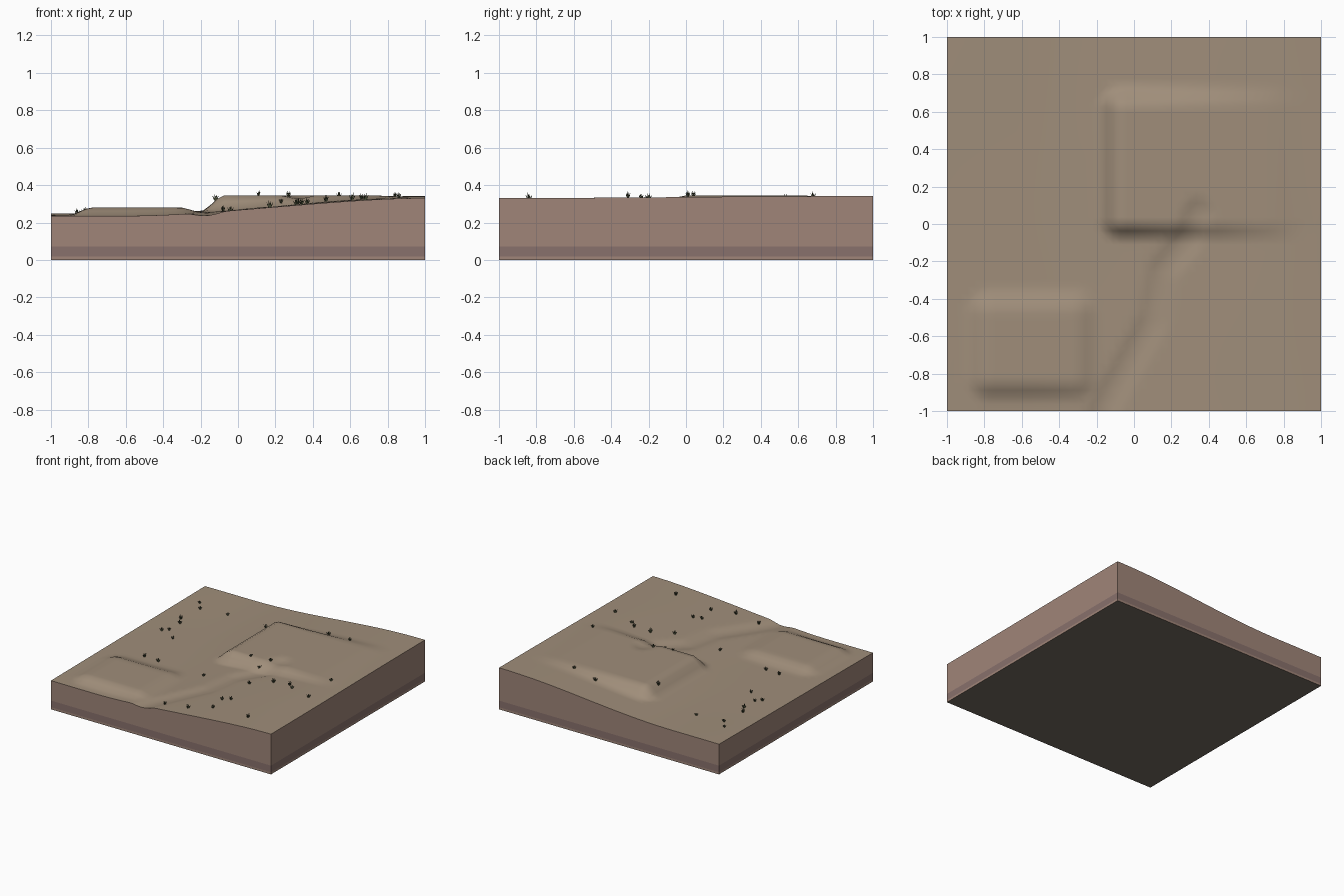
import bpy, bmesh, math, random
from mathutils import Vector

if "Cube" in bpy.data.objects:
    bpy.data.objects.remove(bpy.data.objects["Cube"])

random.seed(4)
N = 54  # terrain cells per side


def material(name, rgb):
    m = bpy.data.materials.new(name)
    m.diffuse_color = (*rgb, 1)
    m.use_nodes = True
    m.node_tree.nodes["Principled BSDF"].inputs["Base Color"].default_value = m.diffuse_color
    return m


def add_object(name, bm, mat):
    bmesh.ops.recalc_face_normals(bm, faces=bm.faces)
    me = bpy.data.meshes.new(name)
    bm.to_mesh(me)
    bm.free()
    ob = bpy.data.objects.new(name, me)
    me.materials.append(mat)
    bpy.context.collection.objects.link(ob)
    return ob


def smooth(a, b, v):
    t = min(1, max(0, (v - a) / (b - a)))
    return t * t * (3 - 2 * t)


def pad_weight(x, y, x0, x1, y0, y1, left, right, front, back):
    # 1 inside the pad, easing to 0 across each bank
    dx = max((x0 - x) / left, (x - x1) / right, 0)
    dy = max((y0 - y) / front, (y - y1) / back, 0)
    return 1 - smooth(0, 1, math.hypot(dx, dy))


PATH = [Vector(p) for p in ((-.22, -1.1), (-.06, -.8), (.1, -.52),
                            (.15, -.25), (.3, -.07), (.34, .06))]


def path_distance(x, y):
    p, best = Vector((x, y)), 9
    for a, b in zip(PATH, PATH[1:]):
        d = b - a
        t = min(1, max(0, (p - a).dot(d) / d.dot(d)))
        best = min(best, (p - a - d * t).length)
    return best


def height(x, y):
    z = .236 + .094 * smooth(-.6, 1, x) + .006 * (y + 1)
    z += .0012 * math.sin(5 * x + 2) * math.sin(4 * y)
    w = pad_weight(x, y, -.07, .7, 0, .63, .13, .25, .08, .11)
    z += (.345 - z) * w
    w = pad_weight(x, y, -.78, -.31, -.84, -.47, .13, .13, .11, .13)
    z += (.28 - z) * w
    return z - .016 * (1 - smooth(.015, .1, path_distance(x, y)))


ground = material("ground", (.35, .27, .195))
soil = material("soil", (.35, .235, .19))
clay = material("clay", (.25, .165, .15))
under = material("underside", (.17, .145, .115))
leaf = material("leaf", (.06, .07, .035))

# terrain surface
bm = bmesh.new()
bmesh.ops.create_grid(bm, x_segments=N, y_segments=N, size=1)
for v in bm.verts:
    v.co.z = height(v.co.x, v.co.y)
bmesh.ops.triangulate(bm, faces=bm.faces)
terrain = add_object("terrain_surface", bm, ground)
terrain.data.polygons.foreach_set("use_smooth", [True] * len(terrain.data.polygons))

# soil layers around the block
corners = [(-1, -1), (1, -1), (1, 1), (-1, 1)]
rim = [Vector(a).lerp(Vector(b), i / N)
       for a, b in zip(corners, corners[1:] + corners[:1]) for i in range(N)]


def wall(name, points, low, high, mat):
    bm = bmesh.new()
    top = [bm.verts.new((p[0], p[1], high or height(*p))) for p in points]
    bot = [bm.verts.new((p[0], p[1], low)) for p in points]
    for i in range(len(points)):
        j = (i + 1) % len(points)
        bm.faces.new((bot[i], bot[j], top[j], top[i]))
    add_object(name, bm, mat)


wall("soil_wall", rim, .072, None, soil)
wall("clay_layer", corners, .018, .072, clay)
wall("base_layer", corners, 0, .018, soil)

# underside
bm = bmesh.new()
bm.faces.new([bm.verts.new((x, y, 0)) for x, y in reversed(corners)])
bm.normal_update()
me = bpy.data.meshes.new("underside")
bm.to_mesh(me)
bm.free()
me.materials.append(under)
bpy.context.collection.objects.link(bpy.data.objects.new("underside", me))

# grass tufts: crossed upright planes of pointed blades
TUFTS = [(-.86, .73), (-.8, .65), (-.57, .68), (-.82, .43), (-.78, .36), (-.82, .18),
         (-.78, .22), (-.67, .11), (-.66, -.27), (-.53, -.28), (-.08, -.33), (-.04, -.89),
         (.17, -.89), (.34, -.81), (.31, -.65), (.37, -.62), (.68, -.84), (.32, -.31),
         (.47, -.21), (.61, -.2), (.66, -.24), (.86, -.31), (.84, .01), (-.12, .53),
         (.11, .01), (.23, -.05), (.27, .04), (.32, .72), (.54, .68)]
bm = bmesh.new()
for x, y in TUFTS:
    z, s = height(x, y) - .002, random.uniform(.75, 1.1)
    turn = random.uniform(0, math.pi / 2)
    for k in range(2):
        a = turn + k * math.pi / 2
        c, d = math.cos(a), math.sin(a)
        for foot, lean, h in ((-.003, -.017, .028), (.003, .017, .028),
                              (-.001, -.006, .038), (.001, .006, .034)):
            prof = ((foot - .003, 0), (foot + .003, 0),
                    ((foot + lean) / 2 + .003, h * .5), (lean, h),
                    ((foot + lean) / 2 - .003, h * .5))
            bm.faces.new([bm.verts.new((x + u * s * c, y + u * s * d, z + w * s))
                          for u, w in prof])
add_object("grass_tufts", bm, leaf)
